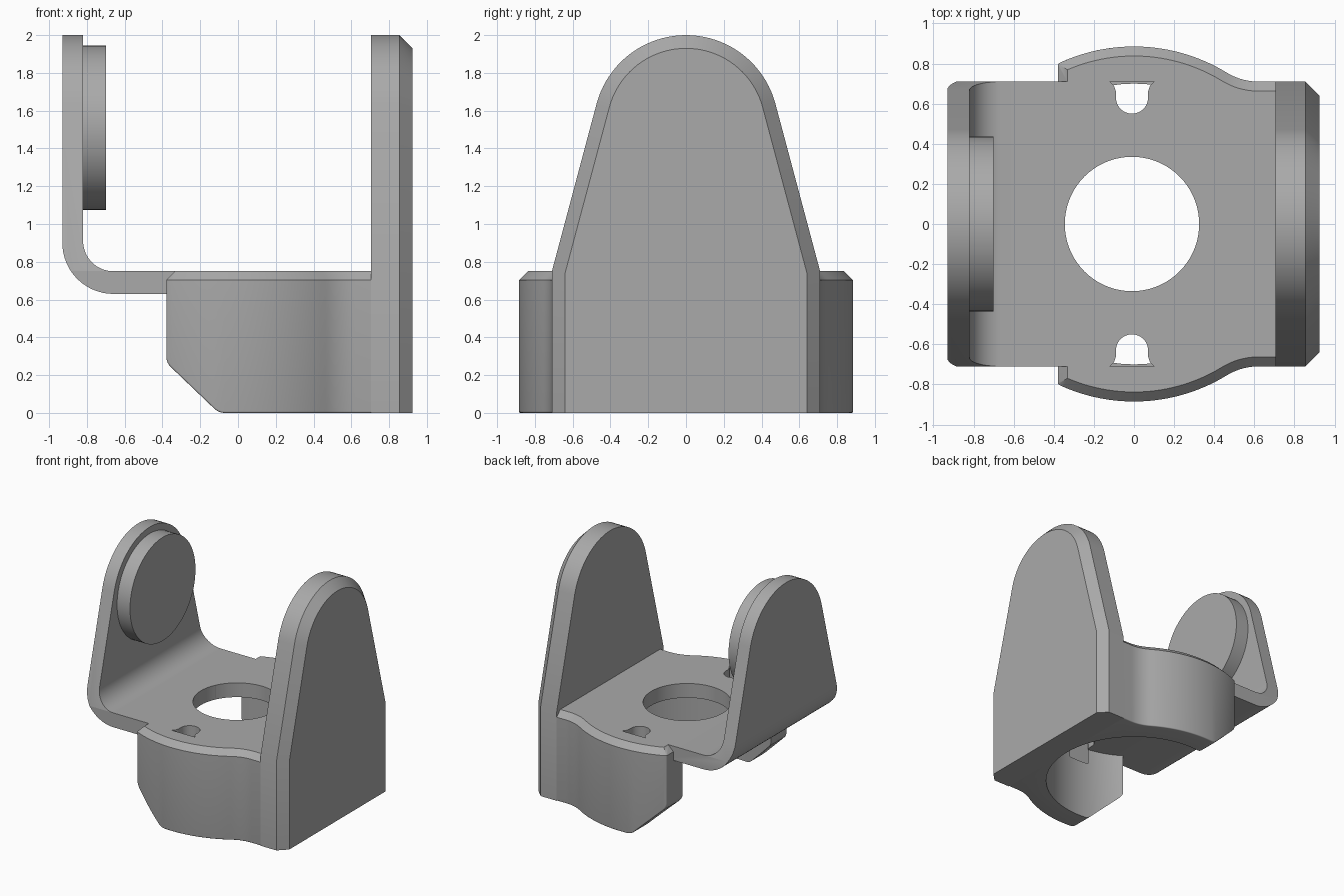
import bpy, bmesh
from math import cos, sin, radians

if "Cube" in bpy.data.objects:
    bpy.data.objects.remove(bpy.data.objects["Cube"])

grey = bpy.data.materials.new("plain grey")
grey.use_nodes = True
grey.diffuse_color = (0.4, 0.4, 0.4, 1)
grey.node_tree.nodes["Principled BSDF"].inputs["Base Color"].default_value = (0.4, 0.4, 0.4, 1)


def arc(cx, cy, r, start, end, n):
    steps = [radians(start + (end - start) * i / n) for i in range(n + 1)]
    return [(cx + r * cos(t), cy + r * sin(t)) for t in steps]


def prism(name, outline, axis, low, high):
    """Extrude a flat outline along one axis."""
    place = {"X": lambda u, v, d: (d, u, v),
             "Y": lambda u, v, d: (u, d, v),
             "Z": lambda u, v, d: (u, v, d)}[axis]
    bm = bmesh.new()
    rings = [[bm.verts.new(place(u, v, d)) for u, v in outline] for d in (low, high)]
    for ring in rings:
        bm.faces.new(ring)
    n = len(outline)
    for i in range(n):
        j = (i + 1) % n
        bm.faces.new((rings[0][i], rings[0][j], rings[1][j], rings[1][i]))
    bmesh.ops.recalc_face_normals(bm, faces=bm.faces)
    mesh = bpy.data.meshes.new(name)
    bm.to_mesh(mesh)
    bm.free()
    mesh.materials.append(grey)
    obj = bpy.data.objects.new(name, mesh)
    bpy.context.collection.objects.link(obj)
    return obj


def boolean(obj, other, operation="DIFFERENCE", keep=False):
    mod = obj.modifiers.new("cut", "BOOLEAN")
    mod.operation, mod.object, mod.solver = operation, other, "EXACT"
    bpy.context.view_layer.objects.active = obj
    bpy.ops.object.modifier_apply(modifier=mod.name)
    if not keep:
        bpy.data.objects.remove(other)


def bevel(obj, rule, width, segments):
    """Bevel the edges picked by rule(edge, midpoint)."""
    bm = bmesh.new()
    bm.from_mesh(obj.data)
    bmesh.ops.dissolve_limit(bm, angle_limit=radians(0.5), verts=bm.verts, edges=bm.edges)
    bm.normal_update()
    edges = [e for e in bm.edges if rule(e, (e.verts[0].co + e.verts[1].co) / 2)]
    bmesh.ops.bevel(bm, geom=edges, offset=width, segments=segments, profile=0.5,
                    affect="EDGES", clamp_overlap=True)
    bm.to_mesh(obj.data)
    bm.free()


def sharp(edge):
    return len(edge.link_faces) == 2 and edge.calc_face_angle() > radians(30)


# Shared arm silhouette: straight base, tapered sides, round top
arm_outline = [(-0.71, 0), (0.71, 0), (0.71, 0.75)] + arc(0, 1.51, 0.49, 15, 165, 40) + [(-0.71, 0.75)]

# Thick right-hand arm with a chamfered outer rim
thick_arm = prism("thick_arm", arm_outline, "X", 0.705, 0.925)
bevel(thick_arm, lambda e, m: all(v.co.x > 0.92 for v in e.verts) and m.z > 0.01, 0.07, 1)

# Thin arm bent up from the deck
bend_profile = ([(-0.31, 0.63)] + arc(-0.66, 0.9, 0.27, 270, 180, 16)
                + [(-0.93, 2), (-0.82, 2)] + arc(-0.66, 0.91, 0.16, 180, 270, 16) + [(-0.31, 0.75)])
thin_arm = prism("bent_thin_arm", bend_profile, "Y", -0.71, 0.71)
boolean(thin_arm, prism("arm_trim", arm_outline, "X", -1.2, 0), "INTERSECT")

# Round pivot pad on the inside of the thin arm
prism("pivot_pad", arc(0, 1.51, 0.435, 0, 355, 71), "X", -0.82, -0.7)

# Main body: bulging side walls with the lower free corner cut off
side = arc(0, 0, 0.885, 115.4, 58.5, 28) + arc(0.62, 1.01, 0.3, 238.5, 270, 10)[1:] + [(0.705, 0.71)]
body = prism("body", side + [(x, -y) for x, y in reversed(side)], "Z", 0, 0.75)
corner = [(-1, 1)] + [(-0.38, 1)] + arc(-0.3, 0.3, 0.08, 180, 225, 5) \
    + arc(-0.07, 0.08, 0.08, 225, 270, 5) + [(1, 0), (1, 1)]
boolean(body, prism("corner_trim", corner[1:], "Y", -1, 1), "INTERSECT")
bevel(body, lambda e, m: sharp(e) and m.z > 0.745 and m.x < 0.704, 0.07, 1)
bevel(body, lambda e, m: sharp(e) and m.z < 0.6 and m.x < 0.704 and abs(m.y) > 0.7, 0.03, 4)

# Round pocket underneath, and room for the bent sheet
boolean(body, prism("pocket", arc(0, 0, 0.7, 0, 355, 71), "Z", -0.5, 0.63))
boolean(body, thin_arm, keep=True)

# Centre hole and the two flared slots
for part in (body, thin_arm):
    boolean(part, prism("centre_hole", arc(-0.01, 0, 0.335, 0, 355, 71), "Z", 0.5, 1))
slot = arc(-0.01, 0.63, 0.08, 180, 360, 16) + [(0.07, 0.66), (0.08, 0.69), (0.1, 0.71),
                                               (-0.12, 0.71), (-0.1, 0.69), (-0.09, 0.66)]
for s in (1, -1):
    boolean(body, prism("slot", [(x, s * y) for x, y in slot], "Z", 0.5, 1))

# Smooth curved faces while keeping hard edges
for obj in bpy.context.collection.objects:
    if obj.type == "MESH":
        bpy.ops.object.select_all(action="DESELECT")
        obj.select_set(True)
        bpy.context.view_layer.objects.active = obj
        bpy.ops.object.shade_smooth_by_angle(angle=radians(30))
